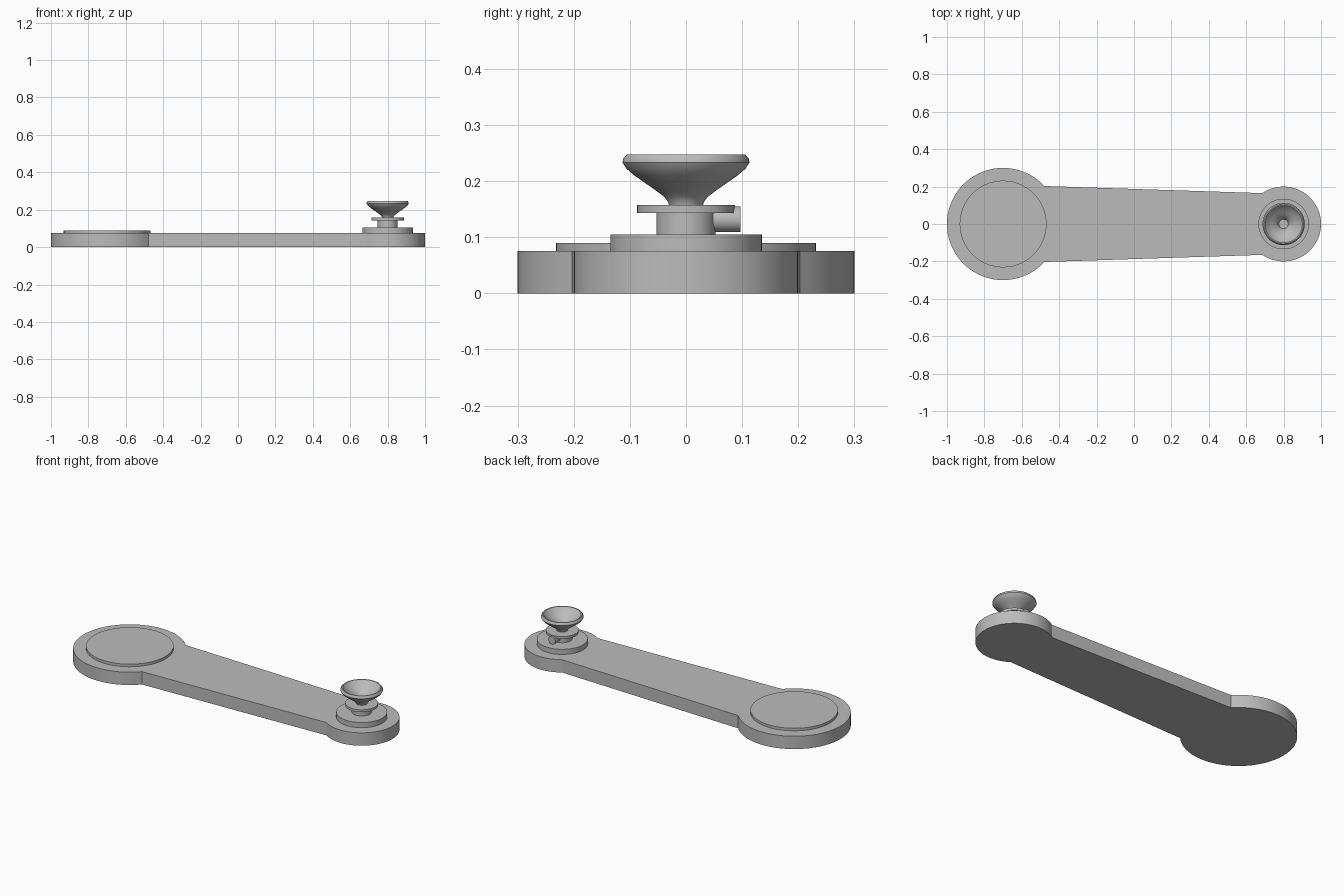
import bpy, bmesh, math
from mathutils import Matrix

old = bpy.data.objects.get("Cube")
if old:
    bpy.data.objects.remove(old)

GREY = (0.5, 0.5, 0.5, 1)
metal = bpy.data.materials.new("plain grey")
metal.use_nodes = True
metal.diffuse_color = GREY
metal.node_tree.nodes["Principled BSDF"].inputs["Base Color"].default_value = GREY

BIG_X, BIG_R = -0.7, 0.3
SMALL_X, SMALL_R = 0.8, 0.2
HEIGHT = 0.075


def finish(name, bm, angle=35):
    bmesh.ops.recalc_face_normals(bm, faces=bm.faces)
    mesh = bpy.data.meshes.new(name)
    bm.to_mesh(mesh)
    bm.free()
    mesh.materials.append(metal)
    obj = bpy.data.objects.new(name, mesh)
    bpy.context.collection.objects.link(obj)
    bpy.ops.object.select_all(action="DESELECT")
    obj.select_set(True)
    bpy.context.view_layer.objects.active = obj
    bpy.ops.object.shade_smooth_by_angle(angle=math.radians(angle))
    return obj


def lathe(name, profile, x, steps=64):
    """Spin a closed (radius, z) profile that starts and ends on the axis."""
    bm = bmesh.new()
    verts = [bm.verts.new((r, 0, z)) for r, z in profile]
    edges = [bm.edges.new(pair) for pair in zip(verts, verts[1:])]
    bmesh.ops.spin(bm, geom=verts + edges, axis=(0, 0, 1), cent=(0, 0, 0),
                   angle=math.tau, steps=steps)
    bmesh.ops.remove_doubles(bm, verts=bm.verts, dist=1e-5)
    bmesh.ops.translate(bm, verts=bm.verts, vec=(x, 0, 0))
    return finish(name, bm)


def disc(name, x, r, z0, z1):
    return lathe(name, [(0, z0), (r, z0), (r, z1), (0, z1)], x)


# Arm: one outline of two round ends joined by tapering sides
big_a = math.asin(0.203 / BIG_R)
small_a = math.asin(0.165 / SMALL_R)


def arc(cx, r, start, end, n):
    angles = [start + (end - start) * i / n for i in range(n + 1)]
    return [(cx + r * math.cos(a), r * math.sin(a)) for a in angles]


outline = arc(BIG_X, BIG_R, big_a, math.tau - big_a, 56)
outline += arc(SMALL_X, SMALL_R, small_a - math.pi, math.pi - small_a, 48)
bm = bmesh.new()
face = bm.faces.new([bm.verts.new((x, y, 0)) for x, y in outline])
top = bmesh.ops.extrude_face_region(bm, geom=[face], use_keep_orig=True)["geom"]
bmesh.ops.translate(bm, vec=(0, 0, HEIGHT),
                    verts=[v for v in top if isinstance(v, bmesh.types.BMVert)])
finish("arm", bm, 20)

# Raised plates on both ends
disc("large_end_plate", BIG_X, 0.232, HEIGHT, 0.09)
disc("small_end_plate", SMALL_X, 0.135, HEIGHT, 0.105)

# Post, collar and side screw
disc("post", SMALL_X, 0.053, 0.105, 0.143)
disc("collar", SMALL_X, 0.087, 0.143, 0.157)
bm = bmesh.new()
bmesh.ops.create_cone(bm, cap_ends=True, segments=32, radius1=0.023, radius2=0.023, depth=0.075,
                      matrix=Matrix.Translation((SMALL_X, 0.0595, 0.132))
                      @ Matrix.Rotation(math.pi / 2, 4, "X"))
finish("side_screw", bm)

# Flared knob with a hollow dish
lathe("knob", [(0, 0.155), (0.03, 0.155), (0.032, 0.163), (0.039, 0.172), (0.052, 0.182),
               (0.072, 0.196), (0.092, 0.21), (0.106, 0.222), (0.113, 0.233),
               (0.112, 0.24), (0.106, 0.247), (0.1, 0.247), (0.085, 0.228),
               (0.065, 0.212), (0.045, 0.197), (0.03, 0.18), (0.025, 0.165),
               (0, 0.165)], SMALL_X)
